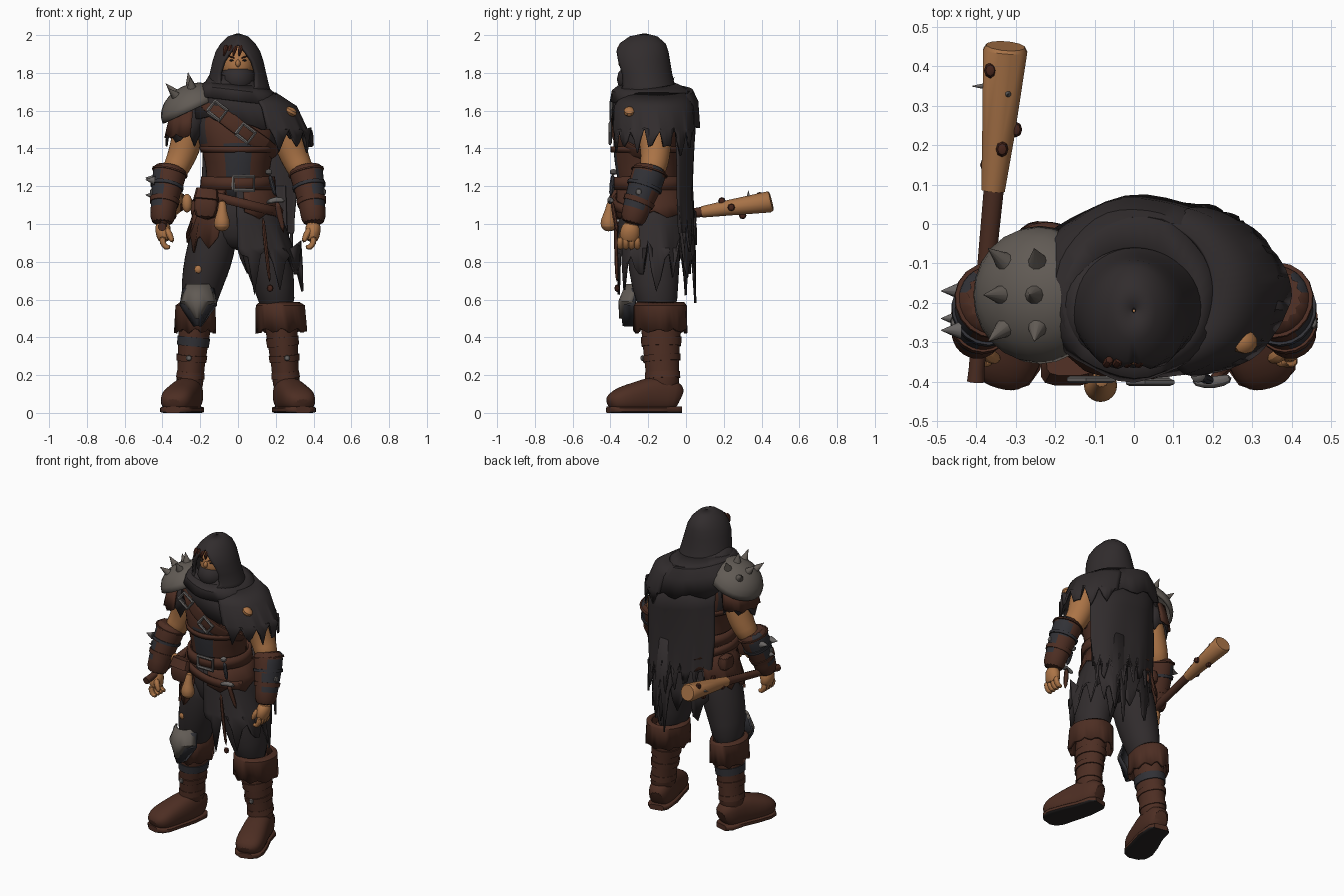
import bpy, bmesh, math, random
from mathutils import Vector, Matrix

random.seed(4)
if "Cube" in bpy.data.objects:
    bpy.data.objects.remove(bpy.data.objects["Cube"], do_unlink=True)
X, Y, Z = Vector((1, 0, 0)), Vector((0, 1, 0)), Vector((0, 0, 1))


def paint(name, *rgb):
    material = bpy.data.materials.new(name)
    material.use_nodes = True
    material.diffuse_color = (*rgb, 1)
    material.node_tree.nodes["Principled BSDF"].inputs["Base Color"].default_value = (*rgb, 1)
    return material


cloth = paint("charcoal cloth", .031, .0255, .0265)
leather = paint("brown leather", .074, .027, .0165)
skin = paint("tan skin", .41, .175, .062)
stone = paint("weathered plate", .12, .104, .09)
metal = paint("dull metal", .14, .13, .125)
wood = paint("club wood", .39, .17, .063)
slate = paint("slate cloth", .031, .031, .037)
russet = paint("dark russet", .06, .018, .011)
rubber = paint("black sole", .02, .017, .017)


def finish(name, bm, mats, rule=None, subdivide=0, thickness=0):
    """Turn a bmesh into a shaded object with its materials and modifiers."""
    bmesh.ops.remove_doubles(bm, verts=bm.verts, dist=.0002)
    bmesh.ops.recalc_face_normals(bm, faces=bm.faces)
    mats = mats if isinstance(mats, list) else [mats]
    for face in bm.faces:
        face.material_index = rule(face.calc_center_median()) if rule else 0
    mesh = bpy.data.meshes.new(name)
    bm.to_mesh(mesh)
    bm.free()
    for material in mats:
        mesh.materials.append(material)
    obj = bpy.data.objects.new(name, mesh)
    bpy.context.collection.objects.link(obj)
    bpy.ops.object.select_all(action='DESELECT')
    obj.select_set(True)
    bpy.context.view_layer.objects.active = obj
    bpy.ops.object.shade_smooth_by_angle(angle=math.radians(40))
    if thickness:
        solid = obj.modifiers.new("Thickness", 'SOLIDIFY')
        solid.thickness, solid.offset = thickness, 0
    if subdivide:
        rounding = obj.modifiers.new("Rounding", 'SUBSURF')
        rounding.levels = rounding.render_levels = subdivide


def skin_rows(bm, rows, closed):
    for low, high in zip(rows, rows[1:]):
        count = len(low)
        for j in range(count if closed else count - 1):
            k = (j + 1) % count
            bm.faces.new((low[j], low[k], high[k], high[j]))


def tube(name, points, mats, sides=12, ref=Y, square=1, subdivide=1, rule=None):
    """Sweep an elliptical section along points of (x, y, z, width, depth)."""
    bm, rows = bmesh.new(), []
    path = [Vector(p[:3]) for p in points]
    for i, p in enumerate(points):
        along = (path[min(i + 1, len(path) - 1)] - path[max(i - 1, 0)]).normalized()
        across = ref.cross(along).normalized()
        out = along.cross(across)
        row = []
        for j in range(sides):
            a = math.tau * (j + .5) / sides
            c, s = (math.copysign(abs(f(a)) ** square, f(a)) for f in (math.cos, math.sin))
            co = path[i] + across * c * p[3] + out * s * p[-1]
            co.z = max(co.z, 0)
            row.append(bm.verts.new(co))
        rows.append(row)
    skin_rows(bm, rows, True)
    bm.faces.new(rows[0])
    bm.faces.new(rows[-1])
    finish(name, bm, mats, rule, subdivide)


def strap(name, points, t, reach, mats, grow=.005):
    """Wrap a fitted band round a limb at fractional position t along its points."""
    i = int(t)
    ends = [Vector(points[i]).lerp(Vector(points[i + 1]), t - i + d) for d in (-reach, reach)]
    tube(name, [(*e[:3], e[3] + grow, e[4] + grow) for e in ends], mats, 18, subdivide=0)


def drape(name, rings, mats, start=0, end=math.tau, columns=36, ragged=0, slope=0, folds=0,
          thickness=.012, openings=None):
    """Hang a sheet on rings of (x, y, z, width, depth); angle zero is the front, then toward +x."""
    bm, rows = bmesh.new(), []
    tears = [ragged * (.3 * abs(j % 4 - 2) + .4 * random.random()) for j in range(columns + 1)]
    tears[-1] = tears[0]
    for i, (x, y, z, rx, ry) in enumerate(rings):
        gap = openings[i] if openings else 0
        row = []
        for j in range(columns + 1):
            a = start + gap + (end - start - 2 * gap) * j / columns
            wave = 1 + folds * math.sin(7 * a + i) * i / len(rings)
            dx = rx * wave * math.sin(a)
            tear = tears[j] if i == len(rings) - 1 else 0
            row.append(bm.verts.new((x + dx, y - ry * wave * math.cos(a), z + slope * dx + tear)))
        rows.append(row)
    skin_rows(bm, rows, False)
    finish(name, bm, mats, thickness=thickness)


def ball(name, place, size, mats, tilt=0, half=False, detail=16):
    bm = bmesh.new()
    bmesh.ops.create_uvsphere(bm, u_segments=detail, v_segments=detail // 2, radius=1)
    if half:
        bmesh.ops.delete(bm, geom=[v for v in bm.verts if v.co.z < -.05], context='VERTS')
    bm.transform(Matrix.Translation(place) @ Matrix.Rotation(tilt, 4, 'Y') @ Matrix.Diagonal((*size, 1)))
    finish(name, bm, mats, thickness=.015 if half else 0)


def spike(name, place, direction, radius, length, mats):
    bm = bmesh.new()
    bmesh.ops.create_cone(bm, cap_ends=True, segments=10, radius1=radius, radius2=.001, depth=length)
    turn = Vector(direction).to_track_quat('Z', 'Y').to_matrix().to_4x4()
    bm.transform(Matrix.Translation(place) @ turn @ Matrix.Translation((0, 0, length * .4)))
    finish(name, bm, mats)


def buckle(name, place, width, height, tilt=0):
    turn = Matrix.Rotation(tilt, 3, 'Y')
    corners = [(-1, -1), (1, -1), (1, 1), (-1, 1), (-1, -1)]
    points = [Vector(place) + turn @ Vector((a * width, 0, b * height)) for a, b in corners]
    tube(name, [(*p, .012, .009) for p in points], metal, sides=6, subdivide=0)


def flip(points, side):
    return [(side * p[0], *p[1:]) for p in points]


# Head, mask and hood
ball("face", (0, -.25, 1.84), (.085, .095, .11), skin)
ball("nose", (0, -.342, 1.85), (.013, .016, .02), skin)
ball("mask", (0, -.26, 1.767), (.093, .106, .09), cloth)
for side, word in ((-1, "right"), (1, "left")):
    ball(word + "_eye", (side * .035, -.335, 1.866), (.012, .008, .005), rubber, detail=8)
    tube(word + "_brow", [(side * .012, -.346, 1.877, .006), (side * .06, -.325, 1.892, .005)], russet, 6, Z)
for x in (-.06, -.035, -.01, .02):
    tube("hair_lock", [(x, -.34, 1.95, .015), (x - .01, -.36, 1.92, .015), (x - .015, -.352, 1.885, .004)], russet, 6)
drape("hood", [(0, -.22, 2, .005, .005), (0, -.225, 1.985, .05, .07), (0, -.23, 1.95, .085, .115),
               (0, -.235, 1.91, .11, .134), (0, -.235, 1.86, .126, .142), (0, -.225, 1.8, .14, .142),
               (0, -.21, 1.73, .156, .142), (0, -.205, 1.67, .175, .165)],
      cloth, openings=[0, 0, 0, .35, .6, .7, .6, .25], thickness=.018)

# Torso: leather vest with a cloth panel down the front and cloth at the sides
def vest_rule(c):
    if abs(c.x) < .055 and c.y < -.2 and c.z < 1.4:
        return 1
    return 2 if abs(c.x) > .165 and c.z > 1.38 else 0


tube("vest", [(0, -.19, 1.12, .175, .155), (0, -.2, 1.25, .165, .165), (0, -.205, 1.33, .175, .175),
              (0, -.205, 1.42, .205, .185), (0, -.2, 1.52, .235, .178), (0, -.18, 1.62, .2, .15),
              (0, -.19, 1.72, .09, .09)], [leather, slate, cloth], 24, rule=vest_rule)
drape("vest_seam", [(0, -.205, 1.41, .2, .188), (0, -.205, 1.38, .19, .187)], leather, folds=.02)
tube("chest_strap", [(-.2, -.26, 1.67, .045, .012), (-.11, -.384, 1.6, .045, .012), (.03, -.394, 1.49, .045, .012),
                     (.15, -.35, 1.41, .045, .012), (.21, -.2, 1.36, .04, .012)], leather, 8, square=.5)
buckle("upper_strap_buckle", (-.11, -.395, 1.6), .04, .034, .65)
buckle("lower_strap_buckle", (.04, -.402, 1.48), .04, .034, .65)

# Mantle, left shoulder cloth, right sleeve and cape
drape("mantle", [(0, -.22, 1.77, .14, .11), (0, -.2, 1.71, .172, .16), (0, -.165, 1.7, .195, .2),
                 (.015, -.16, 1.64, .25, .22), (.03, -.162, 1.5, .292, .228)],
      cloth, slope=-.2, folds=.025, ragged=.05)
drape("scarf_fold", [(0, -.2, 1.74, .155, .14), (0, -.185, 1.705, .2, .2), (0, -.18, 1.65, .225, .212)],
      cloth, slope=-.12, folds=.04)
drape("left_shoulder_cloth", [(.05, -.17, 1.69, .15, .17), (.08, -.17, 1.62, .228, .21), (.1, -.17, 1.5, .262, .217),
                              (.11, -.175, 1.36, .282, .212)],
      cloth, start=.2, end=2.9, columns=28, ragged=.15, folds=.02)
ball("torn_shoulder_patch", (.28, -.3, 1.595), (.036, .031, .024), skin, tilt=.5, detail=10)
drape("right_sleeve", [(-.25, -.18, 1.66, .05, .06), (-.265, -.18, 1.55, .095, .115), (-.28, -.18, 1.41, .1, .115)],
      cloth, columns=24, ragged=.09, folds=.03)
drape("cape", [(.05, -.12, 1.57, .26, .17), (.06, -.1, 1.42, .265, .14), (.06, -.09, 1.2, .265, .122),
               (.07, -.08, 1, .25, .12), (.08, -.07, .84, .24, .118)],
      cloth, start=1.95, end=4.3, columns=32, ragged=.24, slope=-.22, folds=.06)
drape("cape_tail", [(.13, -.1, 1.2, .13, .13), (.14, -.08, .9, .13, .12), (.15, -.07, .57, .12, .12)],
      cloth, start=2, end=3.6, columns=12, ragged=.4, folds=.05)

# Spiked shoulder plate over a leather tier
base, size, lean = Vector((-.238, -.18, 1.605)), Vector((.17, .168, .128)), -.44
ball("shoulder_plate", base, size, stone, lean, True, 24)
drape("shoulder_tier", [(-.25, -.18, 1.6, .1, .125), (-.265, -.18, 1.45, .118, .14)], leather,
      start=3, end=6.4, columns=20, ragged=.03)
for u in (-.5, 0, .5):
    for v in (-.3, .25):
        normal = Vector((v, u, math.sqrt(1 - u * u - v * v)))
        turn = Matrix.Rotation(lean, 3, 'Y')
        spike("shoulder_spike", base + turn @ (normal * size), turn @ normal, .028, .075, stone)

# Arms, bracers and hands
for side, word in ((-1, "right"), (1, "left")):
    tube(word + "_arm", flip([(.23, -.17, 1.6, .06, .08), (.262, -.165, 1.5, .085, .095), (.28, -.16, 1.4, .085, .085),
         (.315, -.165, 1.32, .072, .075), (.355, -.19, 1.24, .07, .07)], side), skin, 14)
    bracer = flip([(.352, -.185, 1.31, .09, .09), (.362, -.195, 1.27, .092, .094), (.378, -.222, 1.19, .083, .09),
                   (.397, -.268, 1.07, .067, .072), (.402, -.29, .99, .068, .07)], side)
    tube(word + "_bracer", bracer, [leather, slate], 16,
         rule=lambda c: int(1.12 < c.z < 1.3 and abs(c.x) > .4))
    for t, colour in ((.9, leather), (1.9, slate), (2.6, leather)):
        strap(word + "_bracer_band", bracer, t, .1, colour)
    ball(word + "_bracer_stud", (side * .455, -.25, 1.17), (.012, .018, .018), metal, detail=8)
    tube(word + "_palm", flip([(.4, -.285, 1.01, .045, .045), (.397, -.297, .96, .042, .056),
         (.39, -.303, .9, .035, .056)], side), skin)
    for i in range(4):
        y = -.348 + .03 * i
        tube(word + "_finger", flip([(.4, y, .935, .019), (.4, y, .9, .019), (.382, y, .873, .018),
             (.357, y, .88, .014)], side), skin, 8)
    tube(word + "_thumb", flip([(.385, -.32, .98, .02), (.362, -.34, .945, .02), (.345, -.342, .9, .014)], side), skin, 8)
for y, z in ((-.17, 1.24), (-.27, 1.23), (-.24, 1.15)):
    spike("bracer_spike", (-.445, y, z), (-1, 0, .1), .024, .05, metal)

# Club held behind
tube("club_handle", [(-.402, -.4, .985, .023), (-.4, -.37, .99, .021), (-.355, .1, 1.067, .027)], leather, 10, Z, subdivide=0)
tube("club_head", [(-.358, .085, 1.064, .031), (-.345, .22, 1.085, .042), (-.327, .44, 1.117, .058),
                   (-.326, .452, 1.12, .05)], wood, 12, Z, subdivide=0)
for x, y, z in ((-.365, .39, 1.15), (-.335, .19, 1.122), (-.3, .24, 1.088), (-.34, .3, 1.045), (-.375, .15, 1.06)):
    ball("club_stud", (x, y, z), (.016, .02, .02), russet, detail=8)
spike("club_nail", (-.375, .35, 1.11), -X, .01, .04, metal)
spike("club_nail", (-.32, .33, 1.15), Z, .008, .03, metal)

# Hips, torn skirt and leather flaps
tube("hips", [(0, -.18, 1.2, .165, .15), (0, -.175, 1.05, .2, .165), (0, -.17, .93, .17, .15),
              (0, -.17, .86, .08, .1)], cloth, 18)
drape("torn_skirt", [(.01, -.18, 1.18, .175, .165), (.02, -.17, 1.02, .215, .18), (.03, -.17, .87, .255, .186),
                     (.05, -.17, .6, .285, .19)], cloth, start=-.12, end=3.9, columns=32, ragged=.36, folds=.03)
drape("right_leather_flap", [(0, -.18, 1.19, .182, .175), (-.01, -.17, 1.02, .22, .19), (-.02, -.18, .8, .25, .2)],
      leather, start=-1.25, end=-.35, columns=8, ragged=.14, slope=-.15)
drape("rear_leather_flap", [(0, -.18, 1.19, .182, .175), (-.01, -.17, 1.05, .225, .195), (-.02, -.17, .9, .25, .205)],
      leather, start=-2.6, end=-1.15, columns=12, ragged=.07)
drape("hip_leather", [(0, -.185, 1.2, .185, .178), (0, -.175, 1.1, .215, .192), (0, -.175, 1.02, .235, .2)],
      leather, start=.15, end=5.9, columns=32, ragged=.05)
drape("belt", [(0, -.195, 1.25, .186, .184), (0, -.19, 1.18, .192, .188)], leather, thickness=.02)
drape("hip_belt", [(0, -.18, 1.14, .212, .2), (0, -.178, 1.09, .222, .203)], leather, slope=-.25, thickness=.016)
buckle("belt_buckle", (.03, -.388, 1.215), .055, .036)
tube("pouch", [(-.175, -.36, 1.02, .06, .035), (-.17, -.36, 1.11, .066, .042), (-.165, -.345, 1.17, .055, .032)],
     leather, 12, square=.5)
tube("pouch_lid", [(-.17, -.365, 1.125, .068, .047), (-.165, -.35, 1.18, .058, .036)], leather, 12, square=.5, subdivide=0)
tube("rear_pouch", [(-.22, -.11, 1.02, .035, .06), (-.22, -.11, 1.15, .035, .06)], leather, 12, square=.5)
tube("hanging_flask", [(-.082, -.395, 1.13, .022), (-.084, -.405, 1.07, .023), (-.085, -.41, 1.02, .045),
                       (-.085, -.41, .985, .045), (-.085, -.41, .96, .02)], wood)
ball("side_charm", (-.27, -.28, 1.11), (.028, .028, .05), wood)
tube("dagger_grip", [(.165, -.385, 1.27, .017), (.2, -.4, 1.14, .014)], slate, 8)
ball("dagger_pommel", (.163, -.384, 1.275), (.02, .02, .016), metal, detail=10)
tube("dagger_guard", [(.145, -.4, 1.11, .014), (.205, -.405, 1.135, .018), (.25, -.39, 1.12, .014)], metal, 8)
tube("dagger_sheath", [(.2, -.395, 1.14, .026, .016), (.245, -.36, .94, .012)], leather, 8)
tube("hanging_cord", [(.13, -.372, 1.05, .014), (.15, -.37, .85, .012), (.17, -.365, .68, .011)], leather, 6)
ball("cord_charm", (.17, -.365, .66), (.018, .014, .02), russet, detail=8)

# Legs and boots
for side, word in ((-1, "right"), (1, "left")):
    fold = 1 if side > 0 else .8
    tube(word + "_leg", flip([(.1, -.17, 1.06, .11, .145), (.13, -.17, .92, .127, .145), (.16, -.17, .8, .13, .142),
         (.195, -.165, .67, .11, .125), (.22, -.14, .5, .085, .1)], side), cloth, 16)
    shaft = flip([(.22, -.135, .57, .1, .12), (.23, -.132, .44, .086, .106), (.244, -.13, .3, .077, .096),
                  (.252, -.124, .2, .07, .088), (.26, -.12, .1, .08, .09)], side)
    tube(word + "_boot_shaft", shaft, leather, 16)
    drape(word + "_boot_cuff", flip([(.22, -.135, .58, .1 * fold, .12), (.225, -.135, .565, .122 * fold, .132),
          (.228, -.135, .42, .128 * fold, .135)], side), leather, ragged=.03, folds=.03, thickness=.018)
    foot = [(.24, -.03, .07, .045, .06), (.247, -.06, .09, .07, .09), (.264, -.16, .1, .08, .105),
            (.3, -.26, .08, .088, .085), (.326, -.345, .07, .092, .07), (.338, -.39, .055, .075, .05),
            (.344, -.412, .045, .04, .03)]
    tube(word + "_foot", flip(foot, side), leather, 14, Z, square=.8)
    tube(word + "_sole", flip([(x, y, .016, w, .018) for x, y, z, w, d in foot], side),
         [leather, rubber], 16, Z, square=.45, subdivide=0, rule=lambda c: int(c.z < .008))
    for t, colour in ((1.45, slate if side < 0 else leather), (2.1, leather), (3, leather)):
        strap(word + "_boot_strap", shaft, t, .17, colour)
    ball(word + "_strap_stud", (side * .26, -.23, .29), (.016, .012, .016), metal, detail=8)

# Right knee plate and torn trouser patch
drape("knee_plate_trim", [(-.21, -.18, .66, .095, .135), (-.21, -.19, .57, .112, .15), (-.215, -.19, .46, .02, .14)],
      slate, start=-1, end=1, columns=8)
drape("knee_plate", [(-.21, -.19, .68, .075, .125), (-.21, -.2, .59, .108, .152), (-.215, -.2, .5, .02, .148)],
      stone, start=-1, end=1, columns=8)
ball("torn_trouser_patch", (-.21, -.292, .76), (.022, .01, .022), skin, detail=8)
